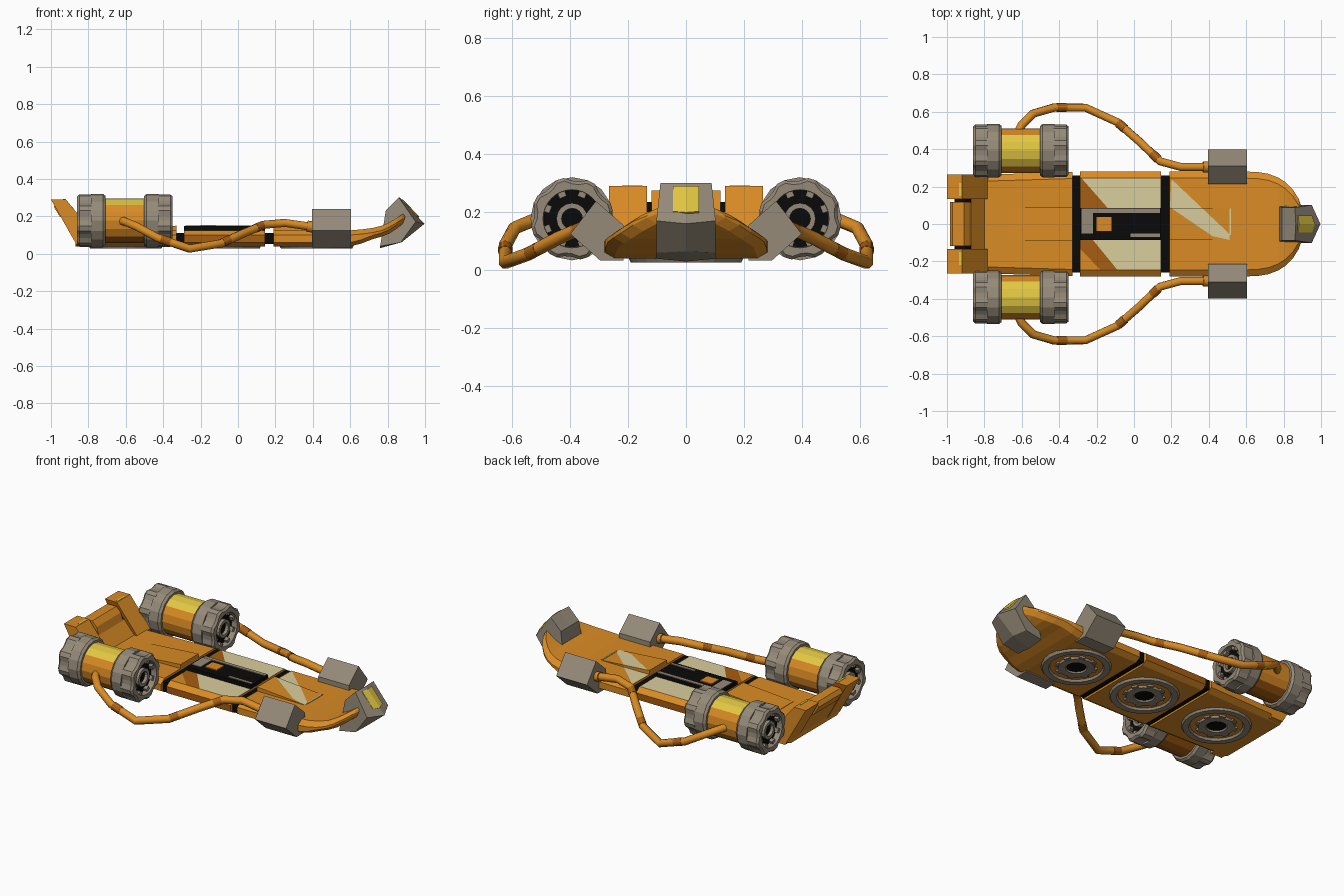
import bpy, bmesh, math
from mathutils import Vector

if "Cube" in bpy.data.objects:
    bpy.data.objects.remove(bpy.data.objects["Cube"])

def material(name, r, g, b):
    m = bpy.data.materials.new(name)
    m.diffuse_color = (r, g, b, 1)
    m.use_nodes = True
    m.node_tree.nodes["Principled BSDF"].inputs["Base Color"].default_value = m.diffuse_color
    return m

ORANGE = material("orange", 0.70, 0.26, 0.018)
DARK = material("dark_orange", 0.38, 0.11, 0.006)
CREAM = material("cream", 0.70, 0.62, 0.34)
YELLOW = material("yellow", 0.76, 0.57, 0.055)
GREY = material("warm_grey", 0.30, 0.255, 0.19)
BLACK = material("black", 0.003, 0.003, 0.003)

# ---------- helpers ----------
def skin(name, rings, mat, loop=False, mirror=False):
    """Join rings of points with quads; cap both ends unless looped."""
    bm = bmesh.new()
    vs = [[bm.verts.new(p) for p in ring] for ring in rings]
    n, k = len(vs[0]), len(vs)
    for i in range(k if loop else k - 1):
        a, b = vs[i], vs[(i + 1) % k]
        for j in range(n):
            bm.faces.new((a[j], a[(j + 1) % n], b[(j + 1) % n], b[j]))
    if not loop:
        bm.faces.new(vs[0])
        bm.faces.new(vs[-1])
    bmesh.ops.recalc_face_normals(bm, faces=bm.faces)
    me = bpy.data.meshes.new(name)
    bm.to_mesh(me)
    bm.free()
    me.materials.append(mat)
    ob = bpy.data.objects.new(name, me)
    bpy.context.collection.objects.link(ob)
    if mirror:
        m = ob.modifiers.new("mirror", 'MIRROR')
        m.use_axis = (False, True, False)
    return ob

def box(name, x0, x1, y0, y1, z0, z1, mat, mirror=False):
    rings = [[(x, y0, z0), (x, y1, z0), (x, y1, z1), (x, y0, z1)] for x in (x0, x1)]
    return skin(name, rings, mat, mirror=mirror)

def prism_y(name, pts, y0, y1, mat, mirror=False):
    return skin(name, [[(x, y, z) for x, z in pts] for y in (y0, y1)], mat, mirror=mirror)

def lathe(name, profile, centre, axis, mat, n=16, closed=True, mirror=False, notch=0):
    """Spin (radius, offset) points round the x or z axis."""
    rings = []
    for r, h in profile:
        ring = []
        for i in range(n):
            t = 2 * math.pi * i / n
            rr = r - (notch if i % 4 < 2 and r > 0.12 else 0)
            c, s = rr * math.cos(t), rr * math.sin(t)
            ring.append(Vector(centre) + Vector((h, c, s) if axis == 'x' else (c, s, h)))
        rings.append(ring)
    return skin(name, rings, mat, loop=closed, mirror=mirror)

def deck(name, stations):
    """Board section lofted along x from (x, half width, bottom, top)."""
    rings = []
    for x, w, b, t in stations:
        i = min(0.035, w * 0.3)
        half = [(w - i, t), (w, t - 0.025), (w, b + 0.02), (w - i, b)]
        rings.append([(x, y, z) for y, z in half] + [(x, -y, z) for y, z in reversed(half)])
    return skin(name, rings, ORANGE)

def colour_faces(ob, mat, rule):
    if mat.name not in ob.data.materials:
        ob.data.materials.append(mat)
    idx = ob.data.materials.find(mat.name)
    for f in ob.data.polygons:
        if rule(f):
            f.material_index = idx

def paint(ob, mat, poly):
    """Cut an anticlockwise polygon into the upward faces and colour it."""
    bm = bmesh.new()
    bm.from_mesh(ob.data)
    edges = list(zip(poly, poly[1:] + poly[:1]))
    for (ax, ay), (bx, by) in edges:
        bmesh.ops.bisect_plane(bm, geom=bm.verts[:] + bm.edges[:] + bm.faces[:],
                               plane_co=(ax, ay, 0), plane_no=(ay - by, bx - ax, 0))
    bm.to_mesh(ob.data)
    bm.free()
    colour_faces(ob, mat, lambda f: f.normal.z > 0.7 and all(
        (bx - ax) * (f.center.y - ay) - (by - ay) * (f.center.x - ax) > -1e-6
        for (ax, ay), (bx, by) in edges))

# ---------- board sections ----------
rear = deck("rear_deck", [(-0.87, 0.262, 0.04, 0.12), (-0.33, 0.278, 0.04, 0.125)])
middle = deck("middle_deck", [(-0.29, 0.28, 0.04, 0.125), (0.145, 0.28, 0.04, 0.125)])
nose = [(0.19, 0.04, 0.125), (0.6, 0.04, 0.125), (0.66, 0.055, 0.13), (0.72, 0.078, 0.138),
        (0.77, 0.092, 0.15), (0.81, 0.108, 0.168), (0.85, 0.135, 0.192), (0.88, 0.16, 0.212),
        (0.9, 0.18, 0.225), (0.907, 0.187, 0.23)]
front = deck("front_deck", [(x, 0.28 * (1 - (max(0, x - 0.6) / 0.31) ** 2.6) ** 0.5, b, t)
                            for x, b, t in nose])
colour_faces(middle, DARK, lambda f: abs(f.normal.y) > 0.9)
for x0, x1 in ((-0.34, -0.28), (0.135, 0.2)):
    box("joint", x0, x1, -0.26, 0.26, 0.052, 0.112, BLACK)

# raised spine: wedges front and rear, black pad between
prism_y("rear_spine", [(-0.67, 0.115), (-0.33, 0.115), (-0.33, 0.15), (-0.67, 0.124)], -0.087, 0.087, ORANGE)
wedge = prism_y("front_spine", [(0.19, 0.118), (0.515, 0.118), (0.515, 0.126), (0.19, 0.15)],
                -0.085, 0.085, ORANGE)
box("grip_pad", -0.29, 0.145, -0.085, 0.085, 0.12, 0.148, BLACK)
box("pad_edge", -0.28, 0.14, 0.06, 0.083, 0.147, 0.152, GREY)
box("pad_strip", -0.02, 0.14, -0.07, -0.052, 0.147, 0.152, GREY)
box("pad_side_strip", -0.28, -0.22, -0.05, 0.06, 0.147, 0.151, GREY)
box("pad_button", -0.2, -0.12, -0.037, 0.037, 0.147, 0.154, ORANGE)

# painted stripes
for ob in (front, wedge):
    paint(ob, CREAM, [(0.192, 0.09), (0.42, -0.065), (0.51, -0.085), (0.512, -0.055), (0.20, 0.24)])
box("spine_line", 0.511, 0.519, -0.06, 0.083, 0.122, 0.129, CREAM)
paint(middle, CREAM, [(-0.14, 0.085), (0.145, 0.085), (0.145, 0.244), (-0.05, 0.244), (-0.28, 0.244)])
paint(middle, DARK, [(-0.29, 0.085), (-0.14, 0.085), (-0.28, 0.244), (-0.29, 0.244)])
paint(middle, CREAM, [(-0.09, -0.244), (0.145, -0.244), (0.145, -0.085), (-0.22, -0.085)])
paint(middle, DARK, [(-0.29, -0.13), (-0.18, -0.244), (-0.09, -0.244), (-0.22, -0.085), (-0.29, -0.085)])

# ---------- kicked-up tail ----------
wing = prism_y("tail_wing", [(-0.78, 0.118), (-0.92, 0.29), (-1.0, 0.29), (-0.86, 0.042), (-0.78, 0.042)],
               0.135, 0.265, ORANGE, mirror=True)
colour_faces(wing, DARK, lambda f: f.normal.y < -0.9)
prism_y("tail_back", [(-0.8, 0.12), (-0.87, 0.2), (-0.945, 0.2), (-0.857, 0.042), (-0.8, 0.042)],
        -0.137, 0.137, ORANGE)
prism_y("tail_recess", [(-0.868, 0.195), (-0.9, 0.235), (-0.96, 0.235), (-0.94, 0.195)], -0.137, 0.137, BLACK)
prism_y("tail_handle", [(-0.865, 0.2), (-0.88, 0.245), (-0.91, 0.275), (-0.97, 0.275), (-0.985, 0.25),
                        (-0.95, 0.195)], -0.118, 0.118, ORANGE)
box("tail_mark", -0.935, -0.922, 0.15, 0.22, 0.286, 0.292, YELLOW, mirror=True)

# ---------- grey nose guard ----------
side = [(0.79, 0.23), (0.86, 0.3), (0.95, 0.17), (0.87, 0.06), (0.76, 0.04)]
mid = [(0.79, 0.23), (0.865, 0.3), (0.997, 0.16), (0.88, 0.065), (0.76, 0.03)]
wide = [0.088, 0.088, 0.102, 0.102, 0.102]
skin("nose_guard", [[(x, s * w, z) for (x, z), w in zip(p, wide)]
                    for s, p in ((-1, side), (0, mid), (1, side))], GREY)
# plain yellow patch following the ridged front of the guard
skin("nose_patch", [[(0.865 + d + 0.132 * t - (0.005 + 0.039 * t) * abs(y) / 0.095, y, 0.30 + d - 0.14 * t
                      + 0.01 * t * abs(y) / 0.095) for t, d in ((0.1, -0.002), (0.1, 0.004), (0.75, 0.004), (0.75, -0.002))]
                    for y in (-0.045, 0, 0.045)], YELLOW)

# ---------- side clamps ----------
clamp = [(0.31, 0.238), (0.398, 0.125), (0.295, 0.033), (0.215, 0.033), (0.215, 0.155)]
skin("side_clamp", [[(x, y, z) for y, z in clamp] for x in (0.395, 0.605)], GREY, mirror=True)

# ---------- thrusters ----------
CY, CZ = 0.392, 0.177
barrel = lathe("thruster_barrel", [(0.119, -0.73), (0.119, -0.48)], (0, CY, CZ), 'x', ORANGE,
               closed=False, mirror=True)
colour_faces(barrel, YELLOW, lambda f: f.normal.z > 0.74)
colour_faces(barrel, DARK, lambda f: f.normal.z < -0.74)

def teeth(name, c, axis, r0, r1, h0, h1, half, count, mirror):
    """Short blocks standing radially inside a ring."""
    for i in range(count):
        t = 2 * math.pi * (i + 0.5) / count
        rings = []
        for r in (r0, r1):
            ring = []
            for s, h in ((-half, h0), (half, h0), (half, h1), (-half, h1)):
                a, b = r * math.cos(t) - s * math.sin(t), r * math.sin(t) + s * math.cos(t)
                ring.append(Vector(c) + Vector((h, a, b) if axis == 'x' else (a, b, h)))
            rings.append(ring)
        skin(name, rings, GREY, mirror=mirror)

for end, d in ((-0.86, 1), (-0.35, -1)):
    c = (end, CY, CZ)
    lathe("thruster_collar", [(0.132, 0.152 * d), (0.143, 0.138 * d), (0.143, 0.075 * d), (0.1, 0.075 * d),
                              (0.1, 0.152 * d)], c, 'x', GREY, mirror=True)
    lathe("thruster_rim", [(0.143, 0.08 * d), (0.143, 0.012 * d), (0.132, 0), (0.1, 0),
                           (0.094, 0.08 * d)], c, 'x', GREY, n=32, mirror=True, notch=0.012)
    lathe("thruster_void", [(0.11, 0.035 * d), (0.11, 0.07 * d)], c, 'x', BLACK, closed=False, mirror=True)
    lathe("thruster_hub", [(0.054, 0.015 * d), (0.054, 0.04 * d), (0.036, 0.04 * d), (0.036, 0.015 * d)],
          c, 'x', GREY, mirror=True)
    teeth("thruster_tooth", c, 'x', 0.08, 0.1, 0.012 * d, 0.045 * d, 0.013, 8, True)

# ---------- hoses ----------
path = [(-0.62, 0.49, 0.175), (-0.6, 0.53, 0.17), (-0.54, 0.59, 0.145), (-0.43, 0.622, 0.085),
        (-0.26, 0.622, 0.027), (-0.09, 0.545, 0.055), (0.03, 0.44, 0.11), (0.14, 0.335, 0.155),
        (0.25, 0.305, 0.165), (0.42, 0.305, 0.14)]

def hose(name, pts, radius, mat):
    cu = bpy.data.curves.new(name, 'CURVE')
    cu.dimensions = '3D'
    cu.bevel_depth = radius
    cu.bevel_resolution = 2
    cu.use_fill_caps = True
    sp = cu.splines.new('POLY')
    sp.points.add(len(pts) - 1)
    for p, q in zip(sp.points, pts):
        p.co = (*q, 1)
    cu.materials.append(mat)
    bpy.context.collection.objects.link(bpy.data.objects.new(name, cu))

for s in (1, -1):
    pts = [Vector((x, s * y, z)) for x, y, z in path]
    hose("hose", pts, 0.023, ORANGE)
    for i, a in ((3, 0.1), (5, 0.05), (6, 0.6)):      # darker bands
        hose("hose_band", [pts[i].lerp(pts[i + 1], a), pts[i].lerp(pts[i + 1], a + 0.3)], 0.0245, DARK)
    hose("hose_socket", [pts[-1].lerp(pts[-2], 0.3), pts[-1]], 0.03, ORANGE)

# ---------- hover rings underneath ----------
for x in (-0.6, -0.075, 0.42):
    c = (x, 0, 0)
    lathe("hover_ring", [(0.2, 0.045), (0.19, 0.027), (0.155, 0.027), (0.145, 0.045)], c, 'z', GREY, n=24)
    lathe("hover_hub", [(0.108, 0.045), (0.102, 0.027), (0.06, 0.027), (0.05, 0.045)], c, 'z', GREY, n=24)
    lathe("hover_core", [(0.056, 0.045), (0.056, 0.036)], c, 'z', BLACK, closed=False)
    teeth("hover_tooth", c, 'z', 0.1, 0.118, 0.029, 0.045, 0.018, 8, False)
